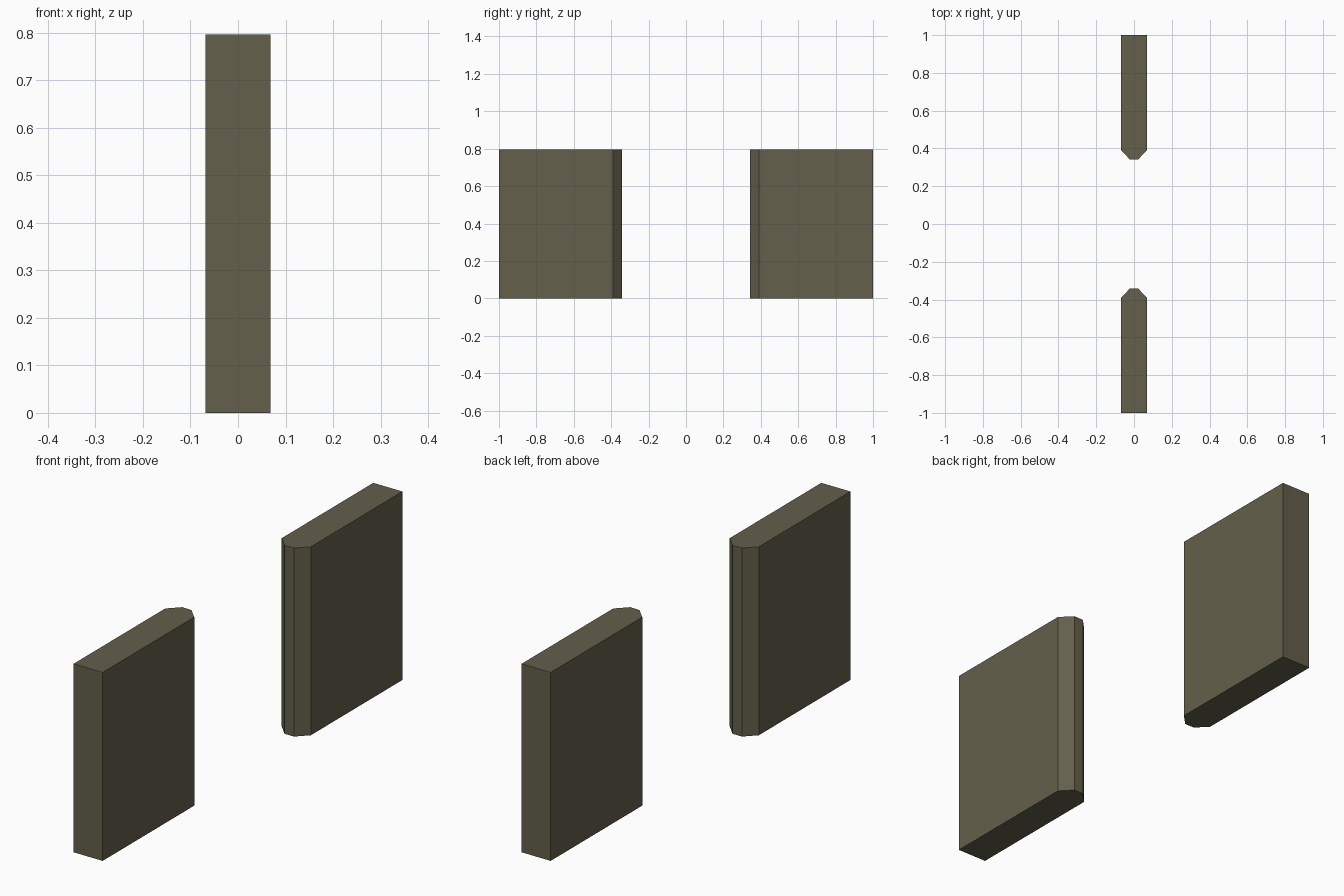
import bpy
import bmesh

if "Cube" in bpy.data.objects:
    bpy.data.objects.remove(bpy.data.objects["Cube"])

HALF_W, TIP_W = 0.068, 0.022
Y_TIP, Y_CHAMFER, Y_END = 0.342, 0.389, 1.0
HEIGHT = 0.796

mat = bpy.data.materials.new("dark olive stone")
mat.diffuse_color = (0.127, 0.116, 0.072, 1.0)
mat.use_nodes = True
mat.node_tree.nodes["Principled BSDF"].inputs["Base Color"].default_value = mat.diffuse_color


def wall(name, side):
    """Upright slab with a chamfered inner end; side is +1 (back) or -1 (front)."""
    profile = [(-HALF_W, Y_END), (-HALF_W, Y_CHAMFER), (-TIP_W, Y_TIP),
               (TIP_W, Y_TIP), (HALF_W, Y_CHAMFER), (HALF_W, Y_END)]
    bm = bmesh.new()
    base = bm.faces.new([bm.verts.new((x, side * y, 0)) for x, y in profile])
    top = bmesh.ops.extrude_face_region(bm, geom=[base], use_keep_orig=True)["geom"]
    bmesh.ops.translate(bm, vec=(0, 0, HEIGHT),
                        verts=[g for g in top if isinstance(g, bmesh.types.BMVert)])
    bmesh.ops.recalc_face_normals(bm, faces=bm.faces)
    mesh = bpy.data.meshes.new(name)
    bm.to_mesh(mesh)
    bm.free()
    mesh.materials.append(mat)
    bpy.context.collection.objects.link(bpy.data.objects.new(name, mesh))


# Two mirrored wall stubs facing each other across the gap
wall("front_wall", -1)
wall("back_wall", 1)
